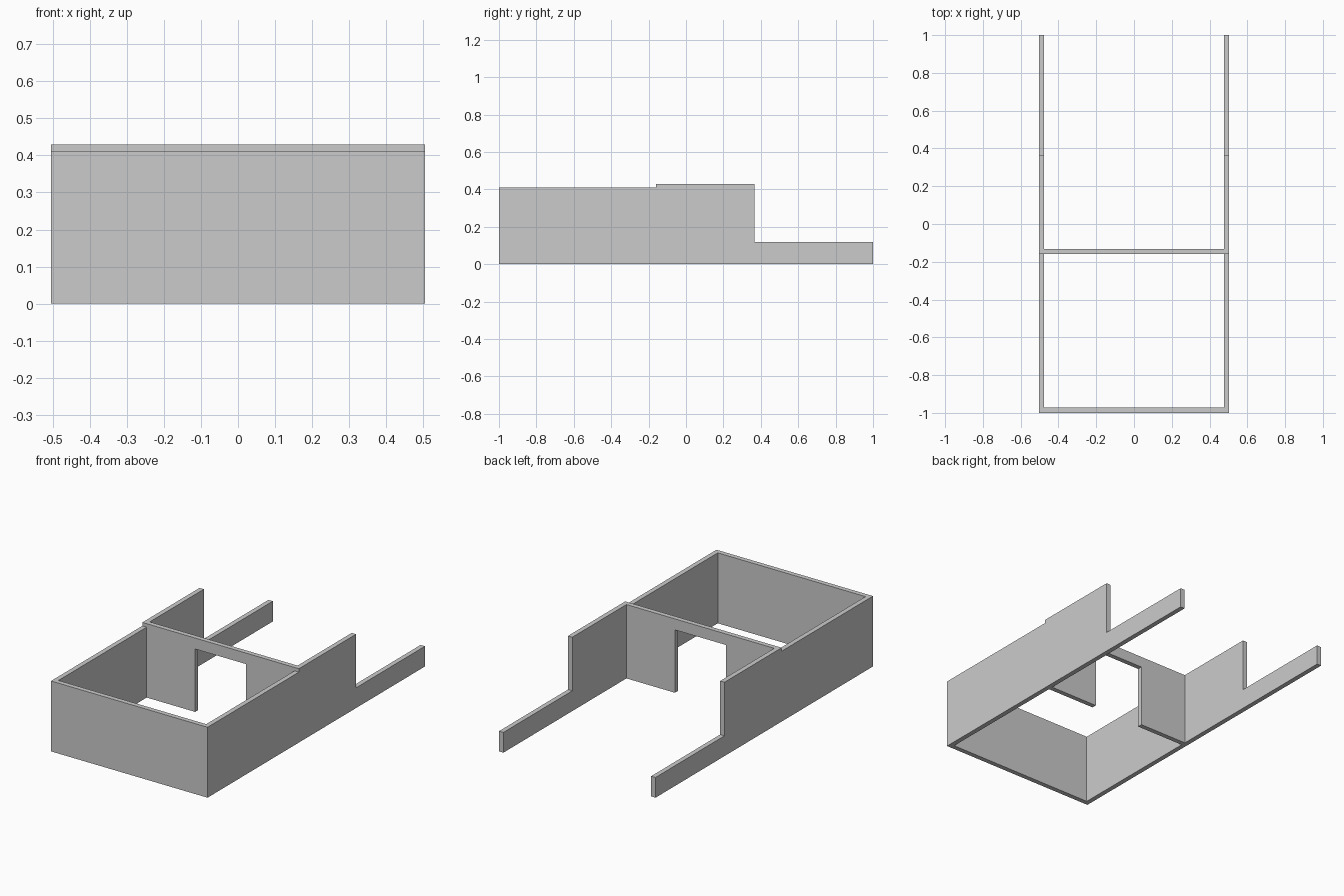
import bpy, bmesh
from mathutils import Vector

if "Cube" in bpy.data.objects:
    bpy.data.objects.remove(bpy.data.objects["Cube"])

W, T = 0.504, 0.028          # half width, wall thickness
LOW, HIGH, RAIL = 0.41, 0.43, 0.118
Y_STEP, Y_CUT = -0.16, 0.366


def slab(name, outline, push):
    """Extrude a closed outline of 3D points along a vector."""
    bm = bmesh.new()
    face = bm.faces.new([bm.verts.new(p) for p in outline])
    ext = bmesh.ops.extrude_face_region(bm, geom=[face], use_keep_orig=True)
    moved = [g for g in ext["geom"] if isinstance(g, bmesh.types.BMVert)]
    bmesh.ops.translate(bm, vec=Vector(push), verts=moved)
    bmesh.ops.recalc_face_normals(bm, faces=bm.faces[:])
    mesh = bpy.data.meshes.new(name)
    bm.to_mesh(mesh)
    bm.free()
    obj = bpy.data.objects.new(name, mesh)
    bpy.context.collection.objects.link(obj)
    return obj


# Stepped side walls ending in low rails
side = [(-1, 0), (1, 0), (1, RAIL), (Y_CUT, RAIL), (Y_CUT, HIGH),
        (Y_STEP, HIGH), (Y_STEP, LOW), (-1, LOW)]
for name, s in (("left_wall", -1), ("right_wall", 1)):
    slab(name, [(s * W, y, z) for y, z in side], (-s * T, 0, 0))

# Front wall between the sides
inner = W - T
slab("front_wall", [(-inner, -1, 0), (inner, -1, 0),
                    (inner, -1, LOW), (-inner, -1, LOW)], (0, T, 0))

# Partition with a doorway
DW, DH = 0.164, 0.366
door = [(-inner, 0), (-DW, 0), (-DW, DH), (DW, DH), (DW, 0),
        (inner, 0), (inner, HIGH), (-inner, HIGH)]
slab("partition_wall", [(x, Y_STEP, z) for x, z in door], (0, T, 0))
